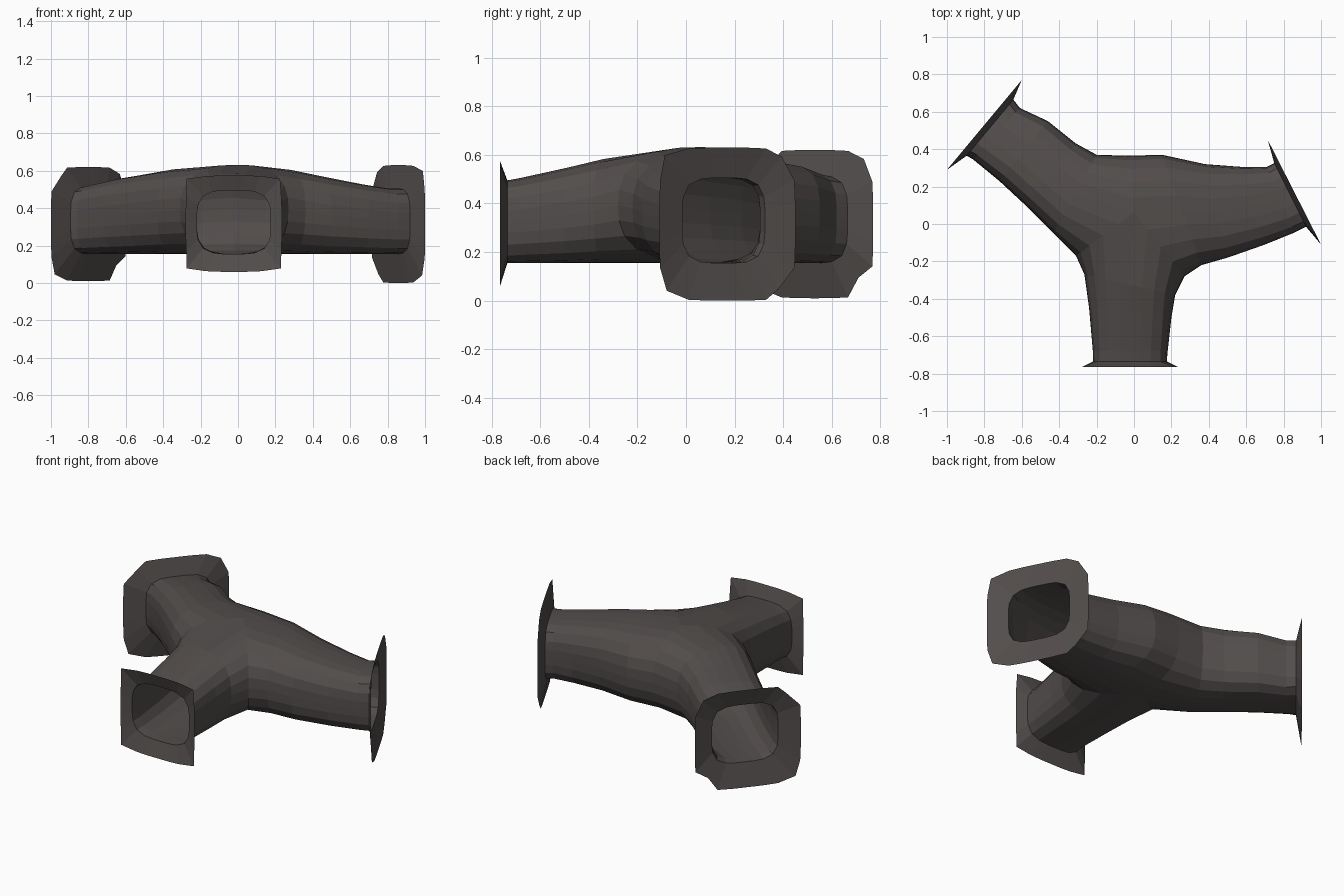
import bpy, bmesh, math
from mathutils import Vector

if "Cube" in bpy.data.objects:
    bpy.data.objects.remove(bpy.data.objects["Cube"])

N = 24  # points per cross-section

mat = bpy.data.materials.new("dark_grey_brown")
mat.diffuse_color = (0.085, 0.075, 0.072, 1)
mat.use_nodes = True
mat.node_tree.nodes["Principled BSDF"].inputs["Base Color"].default_value = mat.diffuse_color

CENTRE = (0.0, 0.06)
CROTCH_LEFT, CROTCH_RIGHT, CROTCH_BACK = (-0.31, -0.17), (0.27, -0.28), (-0.03, 0.365)
FLOOR = 0.155


def section(a, b, bottom, top, power, mid=None):
    """Upright rounded-square ring between plan points a and b, bent at mid."""
    a, b = Vector(a), Vector(b)
    m = Vector(mid) if mid else (a + b) / 2
    ring = []
    for i in range(N):
        t = 2 * math.pi * i / N
        c, s = math.cos(t), math.sin(t)
        r = (abs(c) ** power + abs(s) ** power) ** (-1 / power)
        u, v = c * r, s * r
        p = m + abs(u) * ((a if u > 0 else b) - m)
        ring.append(Vector((p.x, p.y, (top + bottom) / 2 + v * (top - bottom) / 2)))
    return ring


def rim(a, b, bottom, top, corners):
    """Flange edge: a square whose four corners are pulled to (across, up) spots."""
    ring = section(a, b, bottom, top, 5)
    mid = sum(ring, Vector()) / N
    across = (Vector(a) - Vector(b)).to_3d() / 2
    for k, (u, v) in enumerate(corners):
        ring[N // 8 + k * N // 4] = mid + across * u + Vector((0, 0, v * (top - bottom) / 2))
    return ring


def loft(bm, rings):
    """Skin neighbouring rings, leaving both ends open."""
    vs = [[bm.verts.new(p) for p in ring] for ring in rings]
    for lo, hi in zip(vs, vs[1:]):
        for i in range(N):
            j = (i + 1) % N
            bm.faces.new((lo[i], lo[j], hi[j], hi[i]))


def arm(bm, a, b, stations, edge):
    """One tunnel arm from the shared seam out to its flange."""
    rings = [section(a, b, FLOOR, 0.632, 2.6, CENTRE)]
    for i, (p, q, top) in enumerate(stations):
        rings.append(section(p, q, FLOOR, top, 2.7 + 0.3 * i))
    loft(bm, rings + [rim(*edge)])


# Three-way hollow tube with flared open mouths, welded along the shared seams
bm = bmesh.new()

# front arm
arm(bm, CROTCH_LEFT, CROTCH_RIGHT, [
    ((-.265, -.27), (.22, -.38), .585),
    ((-.24, -.45), (.20, -.50), .55),
    ((-.22, -.68), (.18, -.68), .505),
    ((-.22, -.735), (.175, -.735), .495)],
    ((-.28, -.765), (.235, -.765), .06, .575,
     [(.98, .93), (-.96, .93), (-.98, -.93), (.98, -.93)]))

# left arm
arm(bm, CROTCH_BACK, CROTCH_LEFT, [
    ((-.20, .37), (-.43, -.05), .61),
    ((-.31, .43), (-.58, .10), .585),
    ((-.46, .55), (-.72, .23), .56),
    ((-.61, .62), (-.86, .345), .525),
    ((-.645, .665), (-.895, .365), .515)],
    ((-.60, .77), (-1.0, .29), .01, .62,
     [(.84, .88), (-.72, .85), (-.9, -.88), (.75, -.72)]))

# right arm
arm(bm, CROTCH_RIGHT, CROTCH_BACK, [
    ((.36, -.22), (.15, .37), .607),
    ((.50, -.18), (.38, .32), .57),
    ((.70, -.11), (.58, .305), .53),
    ((.86, -.045), (.71, .305), .505),
    ((.92, -.015), (.75, .325), .505)],
    ((1.0, -.11), (.715, .45), .0, .63,
     [(.92, .9), (-.8, .88), (-.75, -.85), (.89, -.87)]))

bmesh.ops.remove_doubles(bm, verts=bm.verts, dist=0.001)
bmesh.ops.recalc_face_normals(bm, faces=bm.faces)
crown = max(bm.faces, key=lambda f: f.calc_center_median().z if f.normal.z ** 2 > .5 else -1)
if crown.normal.z < 0:
    bmesh.ops.reverse_faces(bm, faces=bm.faces)

me = bpy.data.meshes.new("tunnel_junction")
bm.to_mesh(me)
bm.free()
me.materials.append(mat)
ob = bpy.data.objects.new("tunnel_junction", me)
bpy.context.collection.objects.link(ob)
